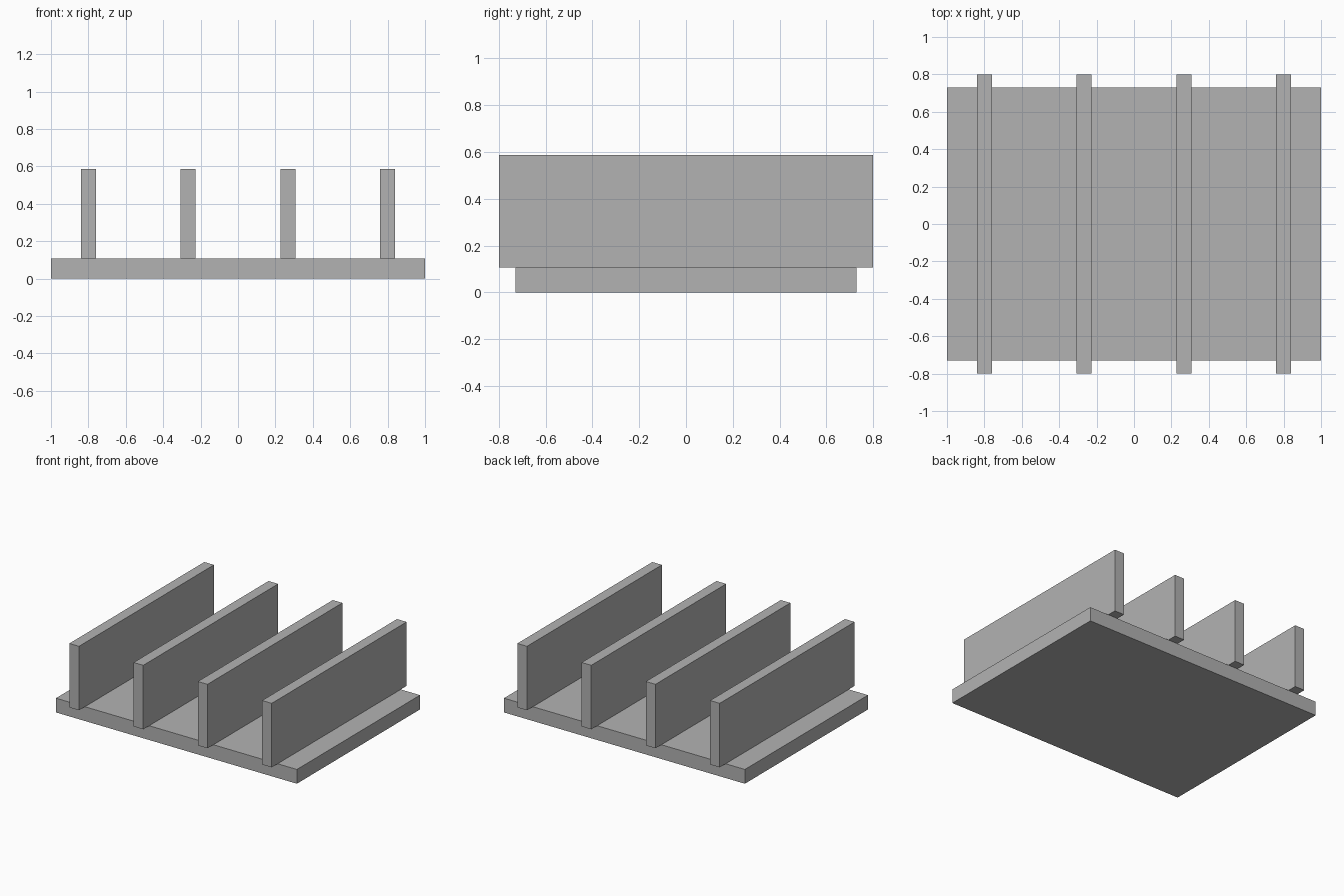
import bpy

default_cube = bpy.data.objects.get("Cube")
if default_cube:
    bpy.data.objects.remove(default_cube, do_unlink=True)

# Single plain grey for the whole model
GREY = (0.448, 0.448, 0.448, 1.0)
grey = bpy.data.materials.new("plain_grey")
grey.use_nodes = True
grey.diffuse_color = GREY
for node in grey.node_tree.nodes:
    if node.type == "BSDF_PRINCIPLED":
        node.inputs["Base Color"].default_value = GREY


def box(name, x, bottom, size):
    """Add a box centred on x and y = 0, resting on the height bottom."""
    bpy.ops.mesh.primitive_cube_add(size=1, location=(x, 0, bottom + size[2] / 2))
    part = bpy.context.object
    part.name = name
    part.scale = size
    bpy.ops.object.transform_apply(location=False, rotation=False, scale=True)
    part.data.materials.append(grey)
    return part


BASE_HEIGHT = 0.107
FIN_COUNT = 4
FIN_SPAN = 1.6

# Flat base plate
box("base_plate", 0, 0, (2.0, 1.46, BASE_HEIGHT))

# Evenly spaced upright fins that overhang the plate at both ends
for i in range(FIN_COUNT):
    x = -FIN_SPAN / 2 + i * FIN_SPAN / (FIN_COUNT - 1)
    box(f"fin_{i + 1}", x, BASE_HEIGHT, (0.08, 1.6, 0.48))
